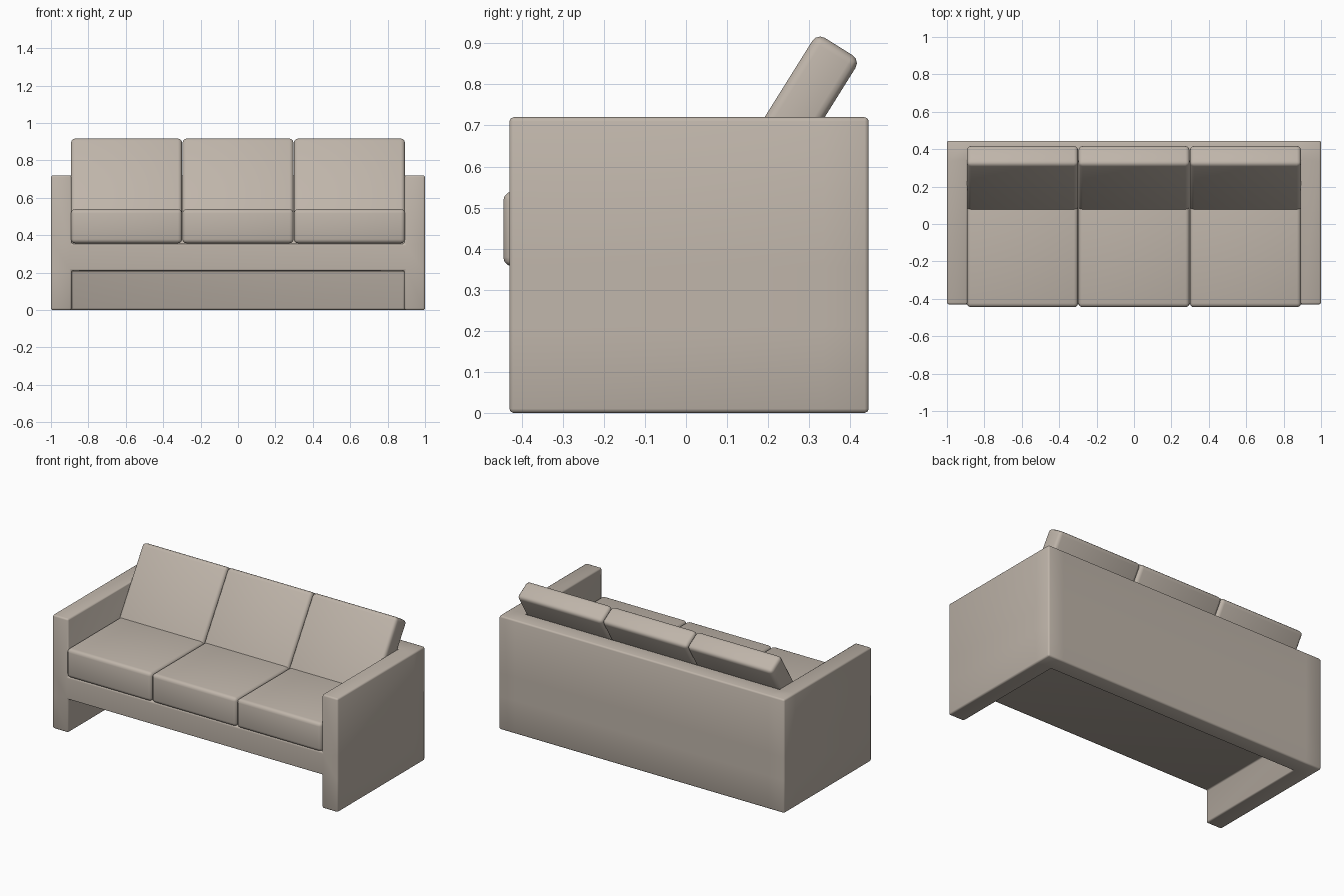
import bpy, bmesh, math
from itertools import product
from mathutils import Matrix, Vector

if "Cube" in bpy.data.objects:
    bpy.data.objects.remove(bpy.data.objects["Cube"], do_unlink=True)

fabric = bpy.data.materials.new("taupe fabric")
fabric.use_nodes = True
COLOUR = (0.52, 0.46, 0.40, 1)
fabric.diffuse_color = COLOUR
fabric.node_tree.nodes["Principled BSDF"].inputs["Base Color"].default_value = COLOUR


def finish(name, bm, radius, segments):
    """Turn a bmesh into a smooth object with rounded edges."""
    mesh = bpy.data.meshes.new(name)
    bm.to_mesh(mesh)
    bm.free()
    mesh.materials.append(fabric)
    mesh.shade_smooth()
    obj = bpy.data.objects.new(name, mesh)
    bpy.context.collection.objects.link(obj)
    bevel = obj.modifiers.new("rounded edges", "BEVEL")
    bevel.width = radius
    bevel.segments = segments
    bevel.limit_method = "ANGLE"
    return obj


def cushion(name, size, centre, tilt=0):
    bm = bmesh.new()
    bmesh.ops.create_cube(bm, size=1, matrix=Matrix.Diagonal((*size, 1)))
    obj = finish(name, bm, 0.022, 3)
    obj.location = centre
    obj.rotation_euler.x = tilt
    return obj


# Frame: arms, back and seat rail as one block structure on a coarse grid
xs = (-1, -0.89, 0.89, 1)
ys = (-0.43, 0.335, 0.445)
zs = (0, 0.21, 0.355, 0.72)


def solid(i, j, k):
    if not (0 <= i < 3 and 0 <= j < 2 and 0 <= k < 3):
        return False
    return i != 1 or j == 1 or k == 1


bm = bmesh.new()
grid = {}


def vert(key):
    if key not in grid:
        grid[key] = bm.verts.new((xs[key[0]], ys[key[1]], zs[key[2]]))
    return grid[key]


for cell in product(range(3), range(2), range(3)):
    if not solid(*cell):
        continue
    for axis, side in product(range(3), (0, 1)):
        neighbour = list(cell)
        neighbour[axis] += 2 * side - 1
        if solid(*neighbour):
            continue
        corners = []
        for a, b in ((0, 0), (1, 0), (1, 1), (0, 1)):
            key = list(cell)
            key[axis] += side
            key[(axis + 1) % 3] += a
            key[(axis + 2) % 3] += b
            corners.append(vert(tuple(key)))
        bm.faces.new(corners if side else corners[::-1])
bmesh.ops.dissolve_limit(bm, angle_limit=0.01, verts=bm.verts, edges=bm.edges)
finish("sofa_frame", bm, 0.01, 2)

# Three seat cushions and three leaning back cushions
lean = math.radians(32)
top_centre = Vector((0, 0.372, 0.892))
down = Vector((0, -math.sin(lean), -math.cos(lean)))
length = 0.54
for label, x in (("right", -0.596), ("middle", 0), ("left", 0.596)):
    cushion(f"seat_cushion_{label}", (0.594, 0.72, 0.182), (x, -0.085, 0.448))
    middle = top_centre + down * length / 2
    cushion(f"back_cushion_{label}", (0.594, 0.124, length),
            (x, middle.y, middle.z), -lean)
